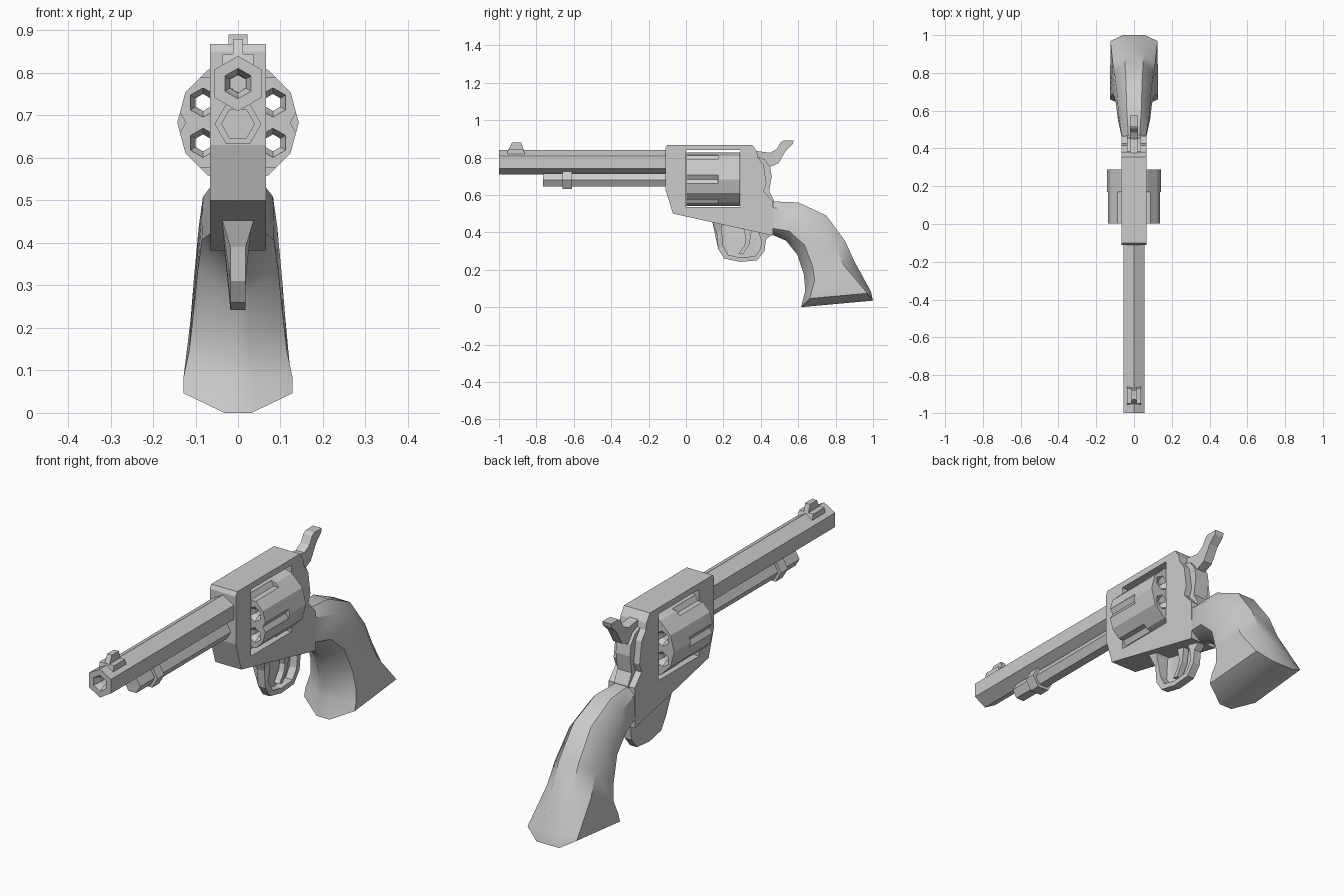
import bpy, bmesh
from math import sin, cos, pi, radians

if "Cube" in bpy.data.objects:
    bpy.data.objects.remove(bpy.data.objects["Cube"])


def finish(name, bm):
    bmesh.ops.recalc_face_normals(bm, faces=bm.faces[:])
    me = bpy.data.meshes.new(name)
    bm.to_mesh(me)
    bm.free()
    ob = bpy.data.objects.new(name, me)
    bpy.context.collection.objects.link(ob)
    return ob


def add_lathe(bm, profile, n, phase, cx, cz):
    """n-sided solid along y from (radius, y) pairs."""
    rings = [[bm.verts.new((cx + r * cos(phase + 2 * pi * i / n), y,
                            cz + r * sin(phase + 2 * pi * i / n))) for i in range(n)]
             for r, y in profile]
    for a, b in zip(rings, rings[1:]):
        for i in range(n):
            j = (i + 1) % n
            bm.faces.new((a[i], a[j], b[j], b[i]))
    bm.faces.new(rings[0])
    bm.faces.new(rings[-1])


def lathe(name, profile, n, phase=0, cx=0, cz=0):
    bm = bmesh.new()
    add_lathe(bm, profile, n, phase, cx, cz)
    return finish(name, bm)


def prism(name, pts, width):
    """Side profile of (y, z) points extruded across x; width may depend on z."""
    w = width if callable(width) else lambda z: width
    bm = bmesh.new()
    left = [bm.verts.new((-w(z), y, z)) for y, z in pts]
    right = [bm.verts.new((w(z), y, z)) for y, z in pts]
    bm.faces.new(left)
    bm.faces.new(right)
    for i in range(len(pts)):
        j = (i + 1) % len(pts)
        bm.faces.new((left[i], left[j], right[j], right[i]))
    bmesh.ops.triangulate(bm, faces=[f for f in bm.faces if len(f.verts) > 4])
    return finish(name, bm)


def cut(ob, cutter):
    mod = ob.modifiers.new("cut", 'BOOLEAN')
    mod.operation, mod.solver, mod.object = 'DIFFERENCE', 'EXACT', cutter
    bpy.context.view_layer.objects.active = ob
    bpy.ops.object.modifier_apply(modifier=mod.name)
    bpy.data.objects.remove(cutter)


# Hexagonal barrel with stepped bore
lathe("barrel", [(.02, -.80), (.022, -.97), (.03, -.985), (.036, -1), (.065, -1), (.065, -.09)],
      6, pi / 2, 0, .775)

# Ejector rod with collar
lathe("ejector_rod", [(.04, -.765), (.04, -.66), (.055, -.66), (.055, -.61), (.04, -.61), (.04, -.09)],
      6, 0, 0, .68)

# Front sight
prism("sight_base", [(-.96, .80), (-.95, .845), (-.87, .845), (-.855, .80)], .036)
prism("sight_blade", [(-.95, .84), (-.93, .88), (-.88, .88), (-.868, .84)], .012)

# Frame with cylinder window
frame = prism("frame", [(-.11, .85), (-.10, .868), (.355, .868), (.38, .83), (.385, .80),
                        (.415, .76), (.43, .66), (.415, .62), (.465, .565), (.465, .382),
                        (-.07, .50), (-.11, .63)], .066)
cut(frame, prism("window_cutter", [(0, .535), (.292, .535), (.292, .84), (0, .84)], .2))

# Narrow rear spine of the frame
prism("rear_spine", [(.37, .81), (.42, .79), (.45, .75), (.458, .70), (.445, .62),
                     (.47, .57), (.47, .40), (.37, .42)], .036)

# Fluted cylinder with six chambers
cyl = lathe("cylinder", [(.143, .003), (.143, .289)], 12, 0, 0, .683)
bm = bmesh.new()
for k in range(6):
    a = radians(60 * k)
    add_lathe(bm, [(.026, -.05), (.026, .17)], 6, a, .149 * cos(a), .683 + .149 * sin(a))
    b = a + radians(30)
    add_lathe(bm, [(.036, -.01), (.034, .006), (.02, .03), (.02, .262), (.034, .286), (.036, .30)],
              6, pi / 2, .095 * cos(b), .683 + .095 * sin(b))
cut(cyl, finish("cylinder_cutter", bm))

# Hammer
prism("hammer", [(.375, .835), (.45, .825), (.485, .845), (.505, .88), (.52, .89), (.575, .89),
                 (.57, .87), (.535, .838), (.495, .77), (.45, .75), (.38, .74)], .022)

# Trigger guard, flaring where it meets the frame
outer = [(.14, .46), (.165, .39), (.172, .31), (.205, .26), (.29, .242), (.38, .25),
         (.42, .30), (.427, .36), (.46, .39)]
inner = [(.385, .41), (.405, .37), (.398, .315), (.37, .272), (.29, .265), (.225, .28),
         (.198, .33), (.19, .43), (.205, .46)]
prism("trigger_guard", outer + inner, lambda z: .018 + max(0, z - .39) * .3)

# Trigger
prism("trigger", [(.305, .43), (.32, .36), (.312, .33), (.28, .285), (.305, .282), (.34, .34),
                  (.355, .43)], .014)

# Grip: front point, back point, half width, side corner positions, side lift
sections = [((.465, .385), (.465, .565), .066, .2, .82, 0),
            ((.535, .355), (.60, .56), .085, .25, .75, 0),
            ((.595, .28), (.75, .49), .095, .25, .76, 0),
            ((.63, .175), (.85, .355), .107, .22, .78, 0),
            ((.635, .12), (.90, .245), .115, .2, .8, 0),
            ((.637, .085), (.988, .085), .128, .1, .92, 0),
            ((.615, 0), (1.0, .035), .128, .12, .92, .042)]
bm = bmesh.new()
rings = []
for (fy, fz), (by, bz), w, t1, t2, lift in sections:
    half = [(.25 * w, 0, 0), (w, t1, lift), (w * .97, t2, lift), (.45 * w, 1, 0)]
    loop = half + [(-x, t, l) for x, t, l in reversed(half)]
    rings.append([bm.verts.new((x, fy + (by - fy) * t, fz + (bz - fz) * t + l)) for x, t, l in loop])
for a, b in zip(rings, rings[1:]):
    for i in range(8):
        j = (i + 1) % 8
        bm.faces.new((a[i], a[j], b[j], b[i]))
bm.faces.new(rings[0])
base = rings[-1]
for q in ((0, 1, 2, 3), (4, 5, 6, 7), (0, 3, 4, 7)):
    bm.faces.new([base[i] for i in q])
grip = finish("grip", bm)
bpy.ops.object.select_all(action='DESELECT')
grip.select_set(True)
bpy.context.view_layer.objects.active = grip
bpy.ops.object.shade_smooth_by_angle(angle=radians(40))
